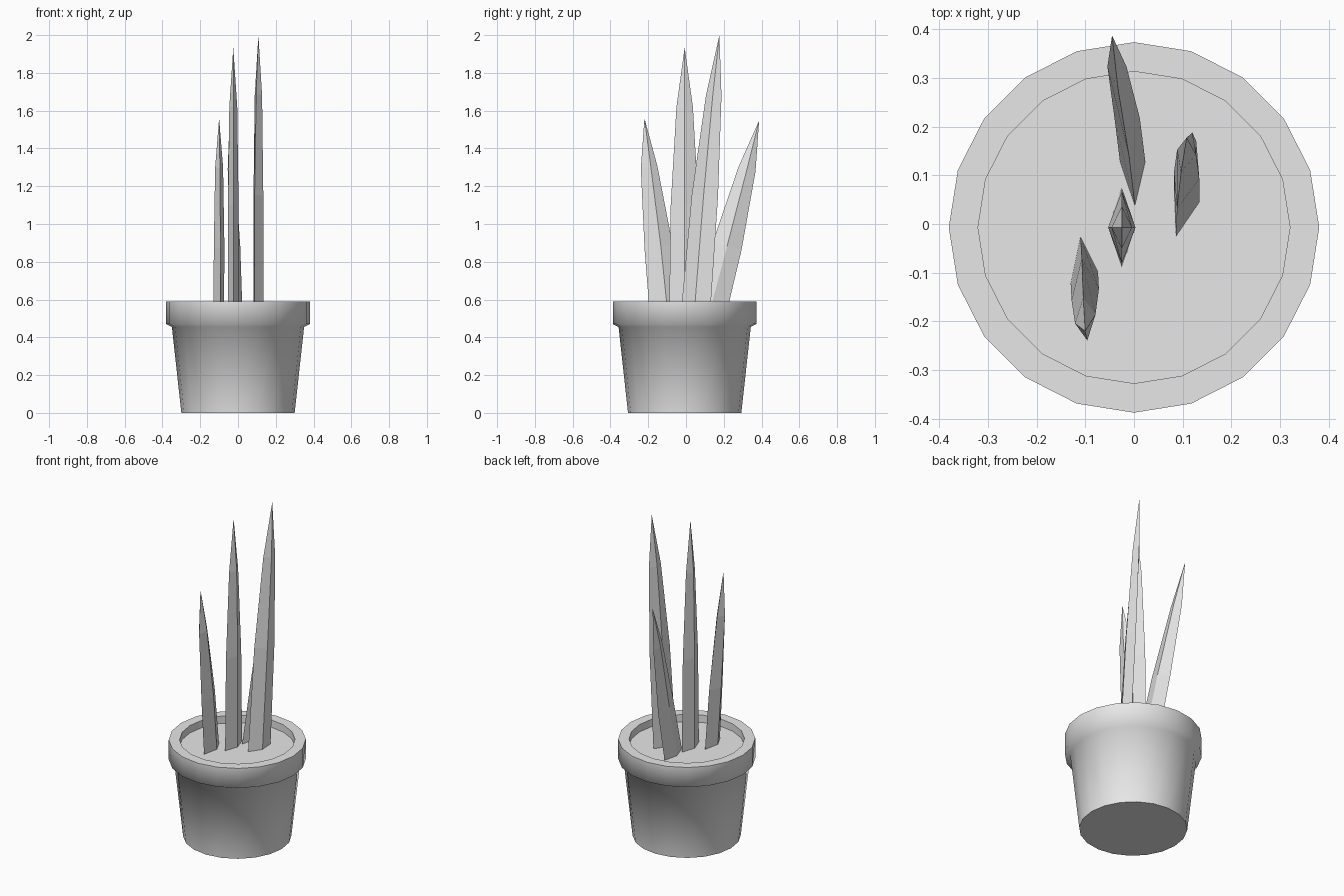
import bpy
import bmesh
from math import cos, sin, tau, radians
from mathutils import Vector

cube = bpy.data.objects.get("Cube")
if cube:
    bpy.data.objects.remove(cube)

grey = bpy.data.materials.new("plain_grey")
grey.use_nodes = True
grey.diffuse_color = (0.8, 0.8, 0.8, 1)
grey.node_tree.nodes["Principled BSDF"].inputs["Base Color"].default_value = (0.8, 0.8, 0.8, 1)

SIDES = 20
POT_Y = -0.007


def build(name, rings, tip=None, cap_top=False, smooth=False):
    """Skin a stack of rings, closing the bottom and ending in a tip or a cap."""
    bm = bmesh.new()
    loops = [[bm.verts.new(p) for p in ring] for ring in rings]
    n = len(loops[0])
    for low, high in zip(loops, loops[1:]):
        for i in range(n):
            j = (i + 1) % n
            bm.faces.new((low[i], low[j], high[j], high[i]))
    bm.faces.new(loops[0][::-1])
    if cap_top:
        bm.faces.new(loops[-1])
    if tip:
        end = bm.verts.new(tip)
        for i in range(n):
            bm.faces.new((loops[-1][i], loops[-1][(i + 1) % n], end))
    bmesh.ops.recalc_face_normals(bm, faces=bm.faces)
    mesh = bpy.data.meshes.new(name)
    bm.to_mesh(mesh)
    bm.free()
    mesh.materials.append(grey)
    obj = bpy.data.objects.new(name, mesh)
    bpy.context.collection.objects.link(obj)
    if smooth:
        bpy.ops.object.select_all(action='DESELECT')
        obj.select_set(True)
        bpy.context.view_layer.objects.active = obj
        bpy.ops.object.shade_smooth_by_angle(angle=radians(70))
    return obj


def circle(r, z):
    return [(r * cos(tau * i / SIDES), POT_Y + r * sin(tau * i / SIDES), z)
            for i in range(SIDES)]


def leaf(name, long, short, centres, tip):
    """Diamond-section blade; each ring is square to the leaning centre line."""
    long, short = Vector((*long, 0)), Vector((*short, 0))
    stations = [Vector(c) for c in centres] + [Vector(tip)]
    lean = stations[-1] - stations[0]
    lean /= lean.z
    rings = []
    for c, (a, b) in zip(stations, ((1, 1), (0.9, 1), (0.53, 0.75))):
        ring = []
        for off in (long * a, short * b, long * -a, short * -b):
            p = c + off
            p.z -= off.x * lean.x + off.y * lean.y
            ring.append(p)
        rings.append(ring)
    return build(name, rings, tip=tip)


# Pot with a stepped rim, and the soil set inside it
pot_profile = [(0.30, 0), (0.35, 0.455), (0.38, 0.47), (0.38, 0.59),
               (0.32, 0.59), (0.32, 0.545)]
build("pot", [circle(r, z) for r, z in pot_profile], cap_top=True, smooth=True)

# Four pointed leaves
leaf("centre_leaf", (0, 0.082), (0.028, 0),
     [(-0.025, -0.007, 0.52), (-0.025, -0.007, 1.1), (-0.025, -0.007, 1.62)],
     (-0.025, -0.007, 1.935))
leaf("tall_leaf", (0.022, 0.077), (0.026, -0.007),
     [(0.108, 0.05, 0.52), (0.108, 0.1, 1.15), (0.108, 0.147, 1.68)],
     (0.108, 0.177, 2.0))
leaf("front_leaf", (-0.008, 0.083), (0.028, 0.012),
     [(-0.102, -0.108, 0.52), (-0.1, -0.145, 0.88), (-0.1, -0.195, 1.3)],
     (-0.1, -0.22, 1.56))
leaf("back_leaf", (-0.004, 0.085), (0.026, 0),
     [(-0.002, 0.122, 0.52), (-0.014, 0.217, 0.88), (-0.035, 0.323, 1.29)],
     (-0.045, 0.387, 1.548))
